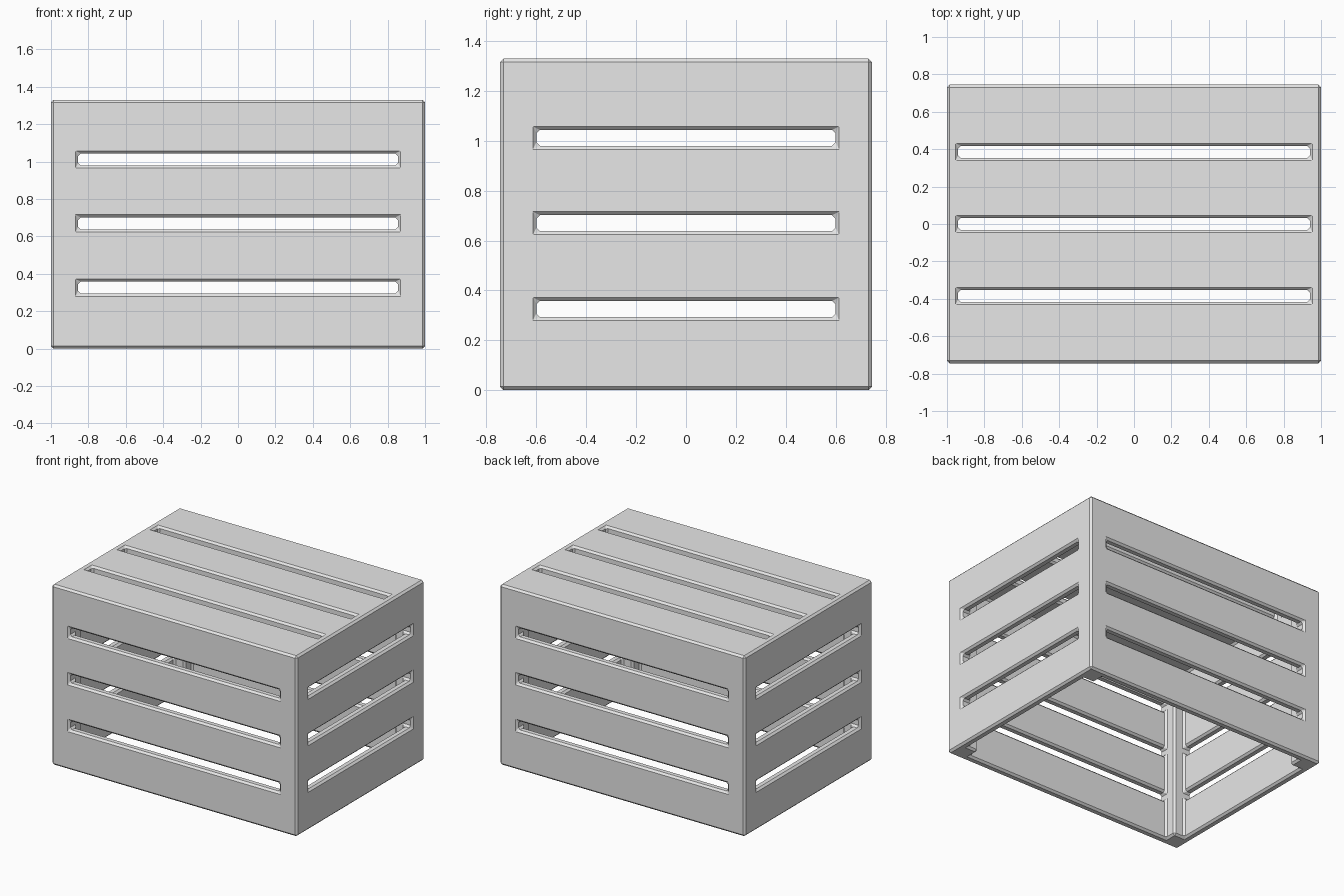
import bpy, bmesh

if "Cube" in bpy.data.objects:
    bpy.data.objects.remove(bpy.data.objects["Cube"])

HX, HY, H = 1.0, 0.745, 1.33      # half width, half depth, height
WALL, POST, GAP = 0.06, 0.145, 0.032   # wall, post reach from outside, half slot opening
SIDE_SLOTS = (0.326, 0.67, 1.012)
LID_SLOTS = (-0.385, 0.0, 0.385)

grey = bpy.data.materials.new("grey")
grey.diffuse_color = (0.8, 0.8, 0.8, 1)
grey.use_nodes = True
grey.node_tree.nodes["Principled BSDF"].inputs["Base Color"].default_value = grey.diffuse_color


def near(value, centres):
    return any(abs(value - c) < GAP for c in centres)


def solid(x, y, z):
    """True where the crate has material."""
    dx, dy, dz = HX - abs(x), HY - abs(y), H - z
    if min(dx, dy, dz, z) < 0:
        return False
    if dz < WALL:                                   # slotted lid
        return not (near(y, LID_SLOTS) and dx > WALL)
    if dx < POST and dy < POST:                     # corner posts
        return True
    if dx < WALL or dy < WALL:                      # slotted walls
        return not near(z, SIDE_SLOTS)
    return False


# Uneven grid planes at every part boundary
xs = sorted(s * v for s in (-1, 1) for v in (HX, HX - WALL, HX - POST))
ys = sorted([s * v for s in (-1, 1) for v in (HY, HY - WALL, HY - POST)]
            + [c + s * GAP for c in LID_SLOTS for s in (-1, 1)])
zs = sorted([0, H - WALL, H] + [c + s * GAP for c in SIDE_SLOTS for s in (-1, 1)])
axes = (xs, ys, zs)


def filled(cell):
    if any(not 0 <= i < len(a) - 1 for i, a in zip(cell, axes)):
        return False
    return solid(*((a[i] + a[i + 1]) / 2 for i, a in zip(cell, axes)))


# Crate shell: skin the boundary between solid and empty cells
bm = bmesh.new()
verts = {}


def vert(key):
    if key not in verts:
        verts[key] = bm.verts.new([a[i] for i, a in zip(key, axes)])
    return verts[key]


for i in range(len(xs) - 1):
    for j in range(len(ys) - 1):
        for k in range(len(zs) - 1):
            cell = (i, j, k)
            if not filled(cell):
                continue
            for d in range(3):
                for side in (0, 1):
                    beside = list(cell)
                    beside[d] += 2 * side - 1
                    if filled(beside):
                        continue
                    loop = []
                    for u, v in ((0, 0), (1, 0), (1, 1), (0, 1)):
                        key = list(cell)
                        key[d] += side
                        key[(d + 1) % 3] += u
                        key[(d + 2) % 3] += v
                        loop.append(vert(tuple(key)))
                    bm.faces.new(loop if side else loop[::-1])

mesh = bpy.data.meshes.new("crate")
bm.to_mesh(mesh)
bm.free()
mesh.materials.append(grey)
crate = bpy.data.objects.new("crate", mesh)
bpy.context.collection.objects.link(crate)

# Softened edges
bevel = crate.modifiers.new("edges", 'BEVEL')
bevel.width = 0.014
bevel.segments = 1
bevel.limit_method = 'ANGLE'
